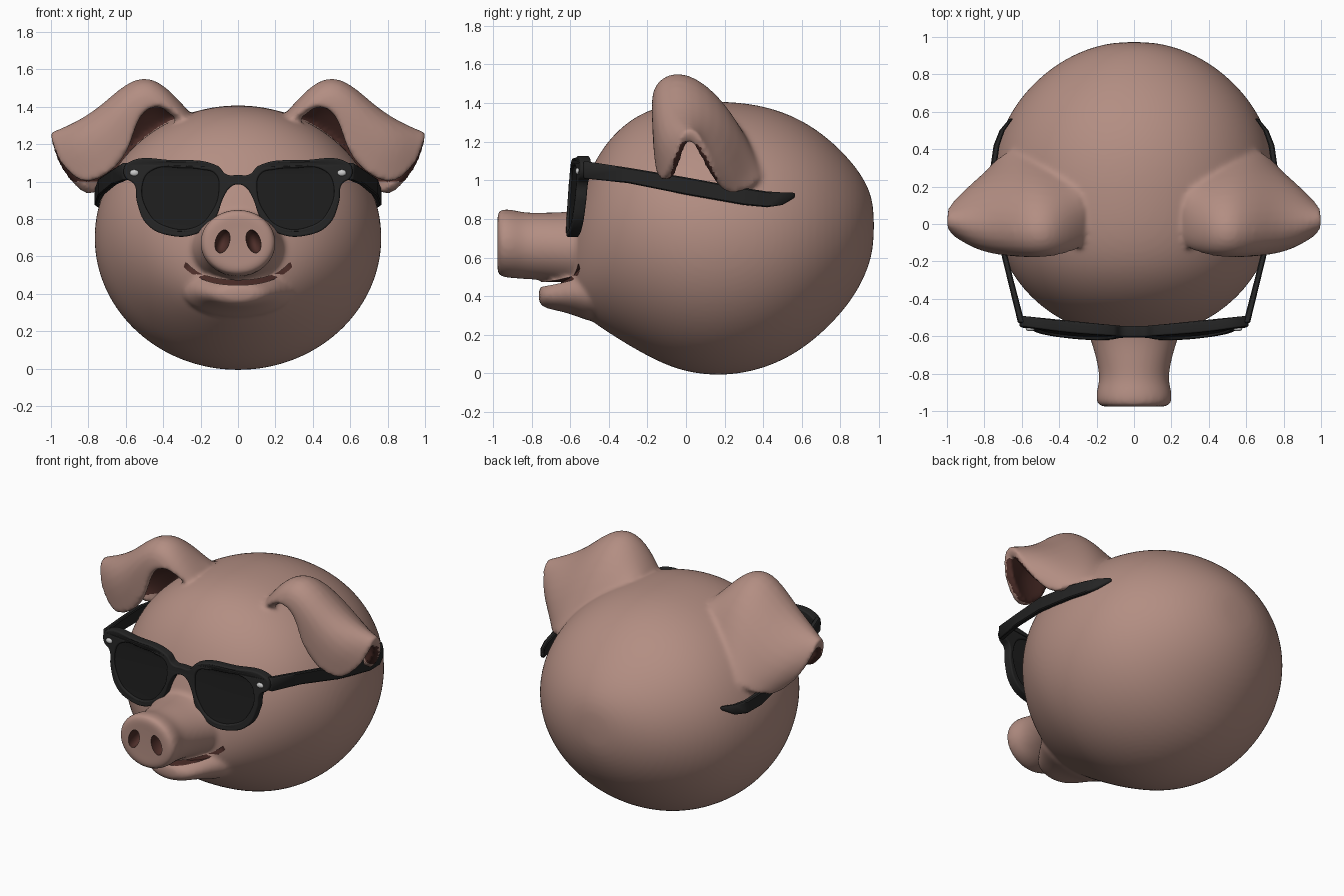
import bpy, bmesh, math
from mathutils import Vector
from mathutils.bvhtree import BVHTree

if "Cube" in bpy.data.objects:
    bpy.data.objects.remove(bpy.data.objects["Cube"])


def material(name, rgb):
    m = bpy.data.materials.new(name)
    m.diffuse_color = (*rgb, 1)
    m.use_nodes = True
    m.node_tree.nodes["Principled BSDF"].inputs["Base Color"].default_value = m.diffuse_color
    return m


SKIN = material("skin", (0.45, 0.27, 0.225))
INNER = material("inner_skin", (0.075, 0.027, 0.022))
BLACK = material("frame_black", (0.018, 0.018, 0.018))
LENS = material("lens_black", (0.013, 0.013, 0.013))
SILVER = material("silver", (0.6, 0.6, 0.6))


def select(objs):
    bpy.ops.object.select_all(action='DESELECT')
    for o in objs:
        o.select_set(True)
    bpy.context.view_layer.objects.active = objs[0]


def bake(o):
    select([o])
    bpy.ops.object.convert(target='MESH')
    return bpy.context.view_layer.objects.active


def smooth(o, angle=40):
    select([o])
    bpy.ops.object.shade_smooth_by_angle(angle=math.radians(angle))


def add(name, data, mat):
    o = bpy.data.objects.new(name, data)
    bpy.context.collection.objects.link(o)
    data.materials.append(mat)
    return o


def mesh_obj(name, bm, mat):
    bmesh.ops.recalc_face_normals(bm, faces=bm.faces[:])
    me = bpy.data.meshes.new(name)
    bm.to_mesh(me)
    bm.free()
    return add(name, me, mat)


def sheet(name, rows, mat):
    """Open grid surface through rows of points."""
    bm = bmesh.new()
    grid = [[bm.verts.new(p) for p in r] for r in rows]
    for a, b in zip(grid, grid[1:]):
        for i in range(len(a) - 1):
            bm.faces.new((a[i], a[i + 1], b[i + 1], b[i]))
    return mesh_obj(name, bm, mat)


def loft(name, stations, n, mat):
    """Elliptic (or boxed, n=4) sections along y: (y, z low, z high, half width, x centre)."""
    bm = bmesh.new()
    k, phase = (math.sqrt(2), math.pi / 4) if n == 4 else (1, 0)
    rings = []
    for y, lo, hi, w, *cx in stations:
        c = cx[0] if cx else 0
        ring = []
        for i in range(n):
            a = phase + 2 * math.pi * i / n
            ring.append(bm.verts.new((c + w * k * math.cos(a), y,
                                      (lo + hi) / 2 + (hi - lo) / 2 * k * math.sin(a))))
        rings.append(ring)
    for a, b in zip(rings, rings[1:]):
        for i in range(n):
            j = (i + 1) % n
            bm.faces.new((a[i], a[j], b[j], b[i]))
    bm.faces.new(rings[0])
    bm.faces.new(rings[-1])
    return mesh_obj(name, bm, mat)


def ellipsoid(name, loc, scale, rot_y, mat):
    bpy.ops.mesh.primitive_uv_sphere_add(segments=24, ring_count=14, radius=1,
                                         location=loc, rotation=(0, rot_y, 0))
    o = bpy.context.object
    o.name, o.scale = name, scale
    o.data.materials.append(mat)
    return o


def plate(name, loops, mat, depth, bevel=0):
    """Filled closed outlines bent onto the shallow curve of the glasses."""
    cu = bpy.data.curves.new(name, 'CURVE')
    cu.dimensions, cu.fill_mode, cu.resolution_u = '2D', 'BOTH', 8
    cu.extrude, cu.bevel_depth, cu.offset = depth, bevel, -bevel
    for pts in loops:
        s = cu.splines.new('BEZIER')
        s.bezier_points.add(len(pts) - 1)
        for bp, p in zip(s.bezier_points, pts):
            bp.co = (*p, 0)
            bp.handle_left_type = bp.handle_right_type = 'AUTO'
        s.use_cyclic_u = True
    o = bake(add(name, cu, mat))
    for v in o.data.vertices:
        x, z, d = v.co
        v.co = (x, -.60 + .14 * x * x + .08 * (z - .71) - d, z)
    o.data.update()
    smooth(o, 35)


# Skull, snout and lower jaw
skull = loft("head", [
    (.974, .67, .86, .09), (.945, .54, .97, .235), (.865, .38, 1.095, .41), (.72, .215, 1.24, .58),
    (.55, .082, 1.345, .695), (.36, .004, 1.402, .757), (.16, -.022, 1.416, .78),
    (-.04, .008, 1.41, .76), (-.2, .085, 1.37, .695), (-.32, .155, 1.295, .62),
    (-.42, .22, 1.19, .525), (-.5, .275, 1.05, .415), (-.56, .335, .88, .29), (-.6, .42, .75, .15)], 28, SKIN)
snout = loft("snout", [
    (-.45, .42, .88, .30), (-.6, .455, .835, .24), (-.72, .48, .835, .202), (-.83, .487, .832, .183),
    (-.88, .49, .845, .2), (-.95, .495, .857, .208), (-.98, .515, .835, .18), (-.974, .56, .79, .12)], 24, SKIN)
jaw = loft("jaw", [
    (-.42, .23, .57, .36), (-.57, .30, .55, .26), (-.67, .325, .49, .195),
    (-.735, .338, .465, .145), (-.765, .365, .44, .08)], 24, SKIN)

# Folded ears: each row runs from the back flap over the ridge to the front flap
ears = sheet("ears", [
    [(.36, .24, 1.28), (.29, .14, 1.36), (.28, .02, 1.36), (.28, -.08, 1.34), (.28, -.11, 1.29)],
    [(.54, .35, 1.12), (.45, .17, 1.43), (.40, .00, 1.51), (.40, -.13, 1.48), (.41, -.15, 1.43)],
    [(.66, .38, 1.0), (.57, .21, 1.37), (.53, -.02, 1.60), (.53, -.16, 1.52), (.54, -.15, 1.37)],
    [(.72, .33, .95), (.75, .23, 1.22), (.72, .00, 1.41), (.72, -.16, 1.34), (.58, -.14, 1.14)],
    [(.78, .25, .94), (.90, .19, 1.14), (.87, .00, 1.335), (.87, -.13, 1.22), (.72, -.13, 1.02)],
    [(.81, .18, .94), (.97, .10, 1.10), (1.01, .02, 1.30), (.97, -.04, 1.13), (.84, -.09, .98)]], SKIN)
m = ears.modifiers.new("mirror", 'MIRROR')
m.use_mirror_merge = False
for o in (skull, snout, jaw, ears):
    o.modifiers.new("subsurf", 'SUBSURF').levels = 2
m = ears.modifiers.new("solid", 'SOLIDIFY')
m.thickness, m.offset = .055, 0

# Fuse all flesh into one smooth skin
parts = [bake(o) for o in (skull, snout, jaw, ears)]
select(parts)
bpy.ops.object.join()
head = bpy.context.view_layer.objects.active
m = head.modifiers.new("fuse", 'REMESH')
m.mode, m.voxel_size = 'VOXEL', .014
m = head.modifiers.new("soften", 'SMOOTH')
m.factor, m.iterations = .5, 8
head = bake(head)
head.data.materials.clear()
head.data.materials.append(SKIN)
head.data.materials.append(INNER)

# Smile cutter (curved slab) and nostril cutters
half = [(.31, -.52, .585), (.25, -.555, .515), (.14, -.62, .468)]
back = half + [(0, -.66, .455)] + [(-x, y, z) for x, y, z in reversed(half)]
mouth = sheet("mouth_cutter", [back, [(x, -.9, z) for x, y, z in back]], INNER)
m = mouth.modifiers.new("subsurf", 'SUBSURF')
m.levels = 2
m = mouth.modifiers.new("solid", 'SOLIDIFY')
m.thickness, m.offset = .026, 0
cutters = [bake(mouth)]
for s in (1, -1):
    cutters.append(ellipsoid("nostril_cutter", (s * .083, -.965, .68), (.038, .08, .064), -s * .3, INNER))
for c in cutters:
    c.hide_render = True
    m = head.modifiers.new("cut", 'BOOLEAN')
    m.operation, m.solver, m.object, m.material_mode = 'DIFFERENCE', 'EXACT', c, 'TRANSFER'
head = bake(head)
for c in cutters:
    bpy.data.objects.remove(c)

# Darker skin inside the ear folds
bm = bmesh.new()
bm.from_mesh(head.data)
tree = BVHTree.FromBMesh(bm)
for f in bm.faces:
    c, n = f.calc_center_median(), f.normal
    if abs(c.x) > .32 and 1.0 < c.z < 1.5 and -.2 < c.y < .35 and n.y * math.copysign(1, .05 - c.y) > .3:
        if tree.ray_cast(c + n * .01, Vector((0, 0, 1)))[0]:
            f.material_index = 1
bm.to_mesh(head.data)
bm.free()
head.name = "pig_head"
smooth(head, 50)


# Sunglasses frame and lenses
def flip(pts):
    return [(-x, z) for x, z in reversed(pts)]


rim = [(.06, 1.038), (.11, 1.085), (.35, 1.115), (.59, 1.10), (.612, 1.06), (.6, 1.02), (.555, .985),
       (.54, .89), (.485, .77), (.37, .713), (.22, .722), (.125, .80), (.075, .92), (.04, .97)]
hole = [(.12, 1.04), (.2, 1.066), (.3, 1.073), (.45, 1.065), (.507, 1.0), (.475, .83), (.39, .763),
        (.23, .757), (.14, .84), (.102, .96)]
plate("glasses_frame", [[(0, 1.036)] + rim + [(0, .985)] + flip(rim), hole, flip(hole)], BLACK, .02, .009)
for side, pts in (("left", hole), ("right", flip(hole))):
    plate(side + "_lens", [pts], LENS, .016)

# Temple arms and rivets
arms = loft("glasses_arms", [
    (-.53, 1.01, 1.10, .018, .602), (-.3, .985, 1.065, .016, .66), (0, .925, 1.015, .016, .733),
    (.3, .872, .96, .016, .752), (.42, .86, .942, .016, .735), (.5, .872, .937, .014, .705),
    (.565, .912, .935, .01, .655)], 4, BLACK)
arms.modifiers.new("mirror", 'MIRROR').use_mirror_merge = False
arms.modifiers.new("bevel", 'BEVEL').width = .006
smooth(bake(arms))
for s in (1, -1):
    smooth(ellipsoid("rivet", (s * .555, -.561, 1.047), (.024, .012, .017), 0, SILVER))
